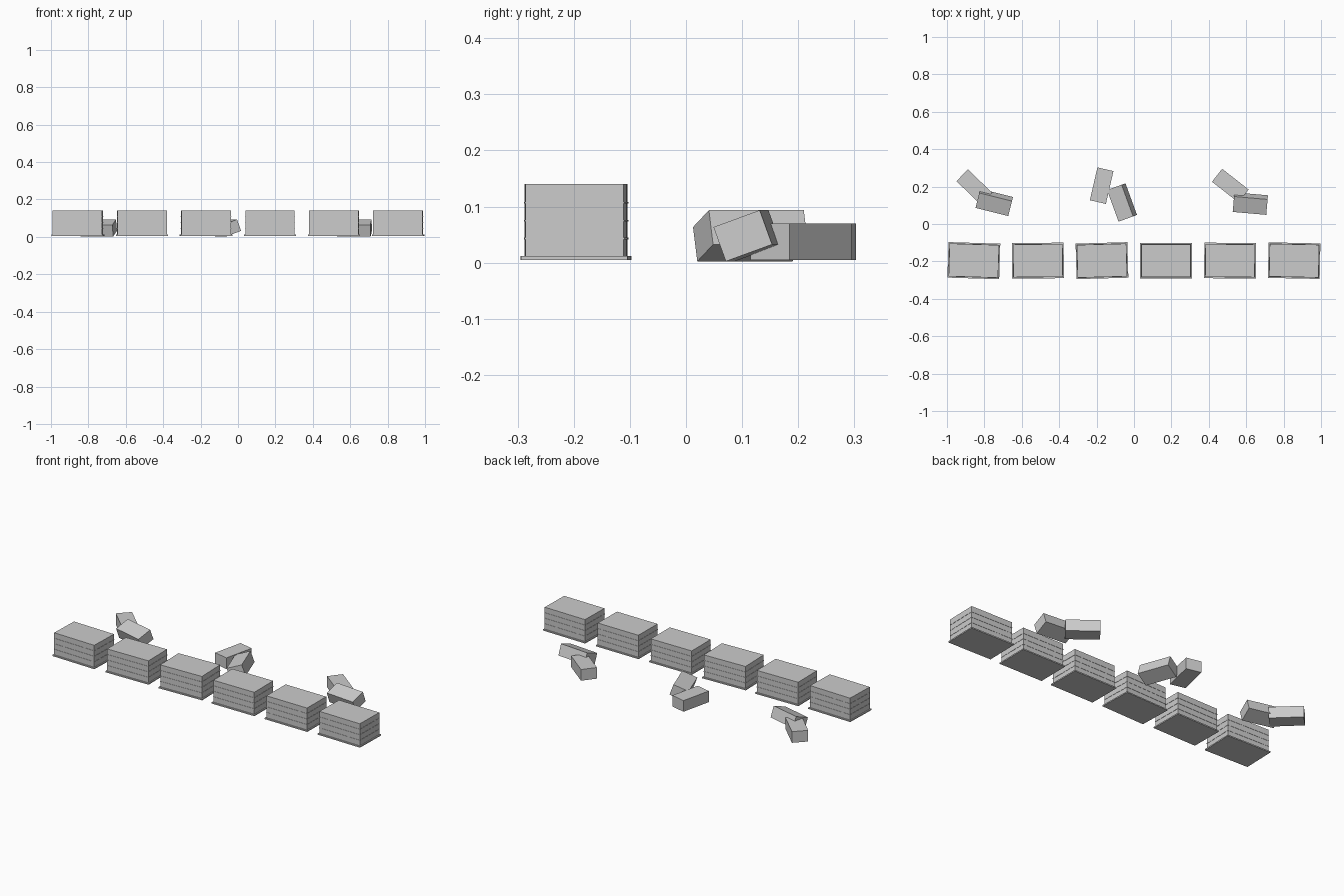
import bpy
from math import radians

old = bpy.data.objects.get("Cube")
if old:
    bpy.data.objects.remove(old)


def material(name, value):
    mat = bpy.data.materials.new(name)
    mat.use_nodes = True
    colour = (value, value, value, 1)
    mat.diffuse_color = colour
    mat.node_tree.nodes["Principled BSDF"].inputs["Base Color"].default_value = colour
    return mat


GREY = material("concrete grey", 0.6)


def box(name, size, centre, yaw=0, roll=0):
    bpy.ops.mesh.primitive_cube_add(size=1, location=centre,
                                    rotation=(radians(roll), 0, radians(yaw)))
    part = bpy.context.object
    part.name = name
    part.scale = size
    part.data.materials.append(GREY)
    return part


# Row of stacked blocks, each on a thin base with three raised course bands
YAWS = (-1.8, 0.6, 1.6, 0, -0.6, -1.2)
for i, yaw in enumerate(YAWS):
    x, y = (i - 2.5) * 0.3425, -0.196
    box("block_base", (0.277, 0.19, 0.007), (x, y, 0.0085), yaw)
    box("block_body", (0.264, 0.175, 0.128), (x, y, 0.076), yaw)
    for z in (0.043, 0.075, 0.107):
        box("course_band", (0.267, 0.178, 0.003), (x, y, z), yaw)

# Loose piles: one brick lying flat, one leaning on it
BRICK = (0.18, 0.088, 0.065)
PILES = (
    ((-0.854, 0.198), -44, (-0.747, 0.115), -14),
    ((-0.173, 0.205), 77, (-0.064, 0.115), -70),
    ((0.515, 0.205), -38, (0.622, 0.109), -5),
)
for flat, flat_yaw, lean, lean_yaw in PILES:
    box("flat_brick", BRICK, (*flat, 0.0375), flat_yaw)
    box("leaning_brick", BRICK, (*lean, 0.048), lean_yaw, 20)
